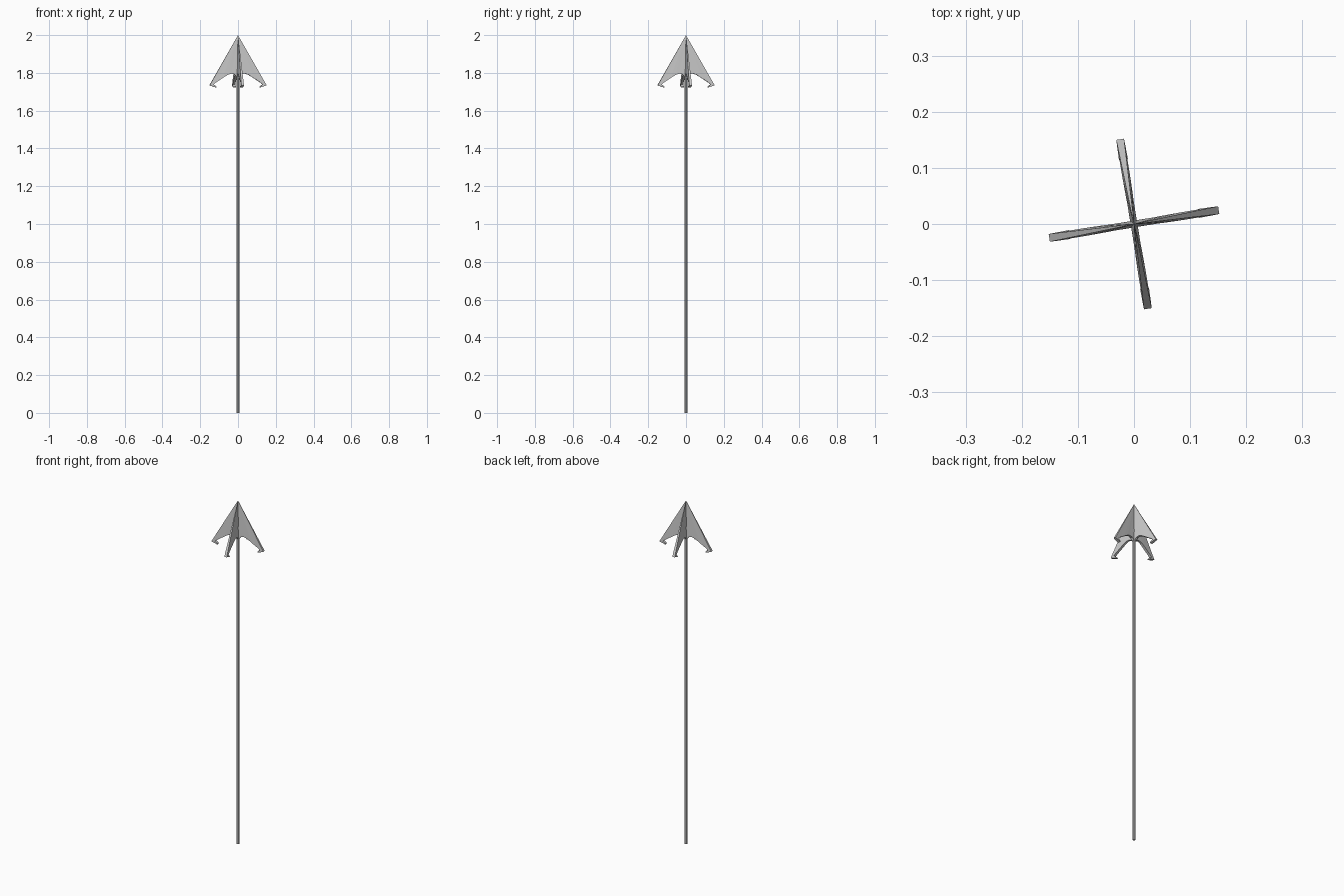
import bpy, bmesh, math

if "Cube" in bpy.data.objects:
    bpy.data.objects.remove(bpy.data.objects["Cube"])

TWIST = math.radians(9.3)

# Shaft
bpy.ops.mesh.primitive_cylinder_add(vertices=8, radius=0.008, depth=1.85, location=(0, 0, 0.925))
bpy.context.object.name = "shaft"

# Barbed blade outline: (radius, height, half thickness), from the tip round the hook
OUTLINE = [(0, 2.0, 0.0004), (0.153, 1.734, 0.007), (0.117, 1.722, 0.008),
           (0.118, 1.729, 0.008), (0.131, 1.739, 0.0075), (0.118, 1.750, 0.007),
           (0.084, 1.772, 0.007), (0.056, 1.790, 0.0065), (0.038, 1.796, 0.006),
           (0.020, 1.793, 0.006), (0.009, 1.780, 0.006), (0, 1.780, 0.006)]


def blade(name, angle):
    bm = bmesh.new()
    c, s = math.cos(angle), math.sin(angle)
    sides = [[bm.verts.new((r * c - k * t * s, r * s + k * t * c, z))
              for r, z, t in OUTLINE] for k in (-1, 1)]
    bm.faces.new(sides[0])
    bm.faces.new(sides[1][::-1])
    n = len(OUTLINE)
    for i in range(n):
        j = (i + 1) % n
        bm.faces.new((sides[0][j], sides[0][i], sides[1][i], sides[1][j]))
    bmesh.ops.triangulate(bm, faces=[f for f in bm.faces if len(f.verts) > 4])
    bmesh.ops.recalc_face_normals(bm, faces=bm.faces)
    mesh = bpy.data.meshes.new(name)
    bm.to_mesh(mesh)
    bm.free()
    bpy.context.collection.objects.link(bpy.data.objects.new(name, mesh))


# Four blades around the shaft
for i in range(4):
    blade(f"barbed_blade_{i + 1}", TWIST + i * math.pi / 2)
